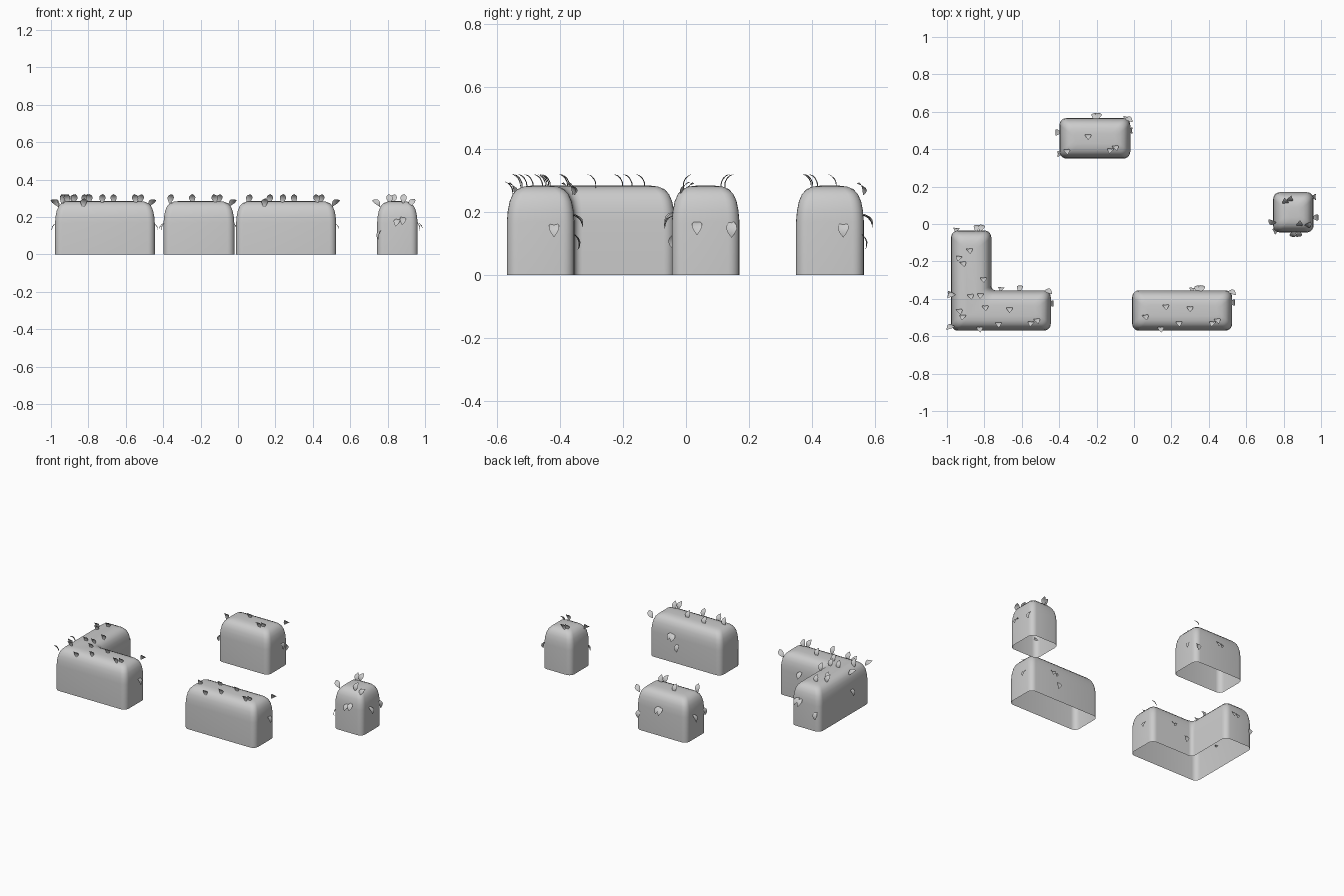
import bpy, math
from mathutils import Vector as V

# wall profile: (inset from footprint, height)
PROFILE = [(0, 0), (0, 0.17), (0.003, 0.205), (0.009, 0.235), (0.019, 0.258),
           (0.034, 0.274), (0.054, 0.282), (0.078, 0.285)]


def ring(corners, inset, z, steps=5):
    """Footprint with rounded corners, moved inward."""
    pts, n = [], len(corners)
    for i, c in enumerate(corners):
        c = V(c)
        a = (c - V(corners[i - 1])).normalized()
        b = (V(corners[(i + 1) % n]) - c).normalized()
        v = c + inset * (V((-a.y, a.x)) + V((-b.y, b.x)))
        convex = a.x * b.y - a.y * b.x > 0
        r = 0.036 if convex else 0.025 + inset * 0.5
        if convex:
            r = min(r, 0.036 - inset * 0.2)
        o = v - r * a + r * b
        for k in range(steps + 1):
            t = k / steps * math.pi / 2
            p = o - b * r * math.cos(t) + a * r * math.sin(t)
            pts.append((p.x, p.y, z))
    return pts


def make_object(name, verts, faces):
    me = bpy.data.meshes.new(name)
    me.from_pydata(verts, [], faces)
    ob = bpy.data.objects.new(name, me)
    bpy.context.collection.objects.link(ob)
    for p in me.polygons:
        p.use_smooth = True
    return ob


def hedge(name, corners):
    """Clipped hedge block, open underneath."""
    verts, faces = [], []
    for d, z in PROFILE:
        verts += ring(corners, d, z)
    n = len(verts) // len(PROFILE)
    for j in range(len(PROFILE) - 1):
        for i in range(n):
            k = (i + 1) % n
            faces.append((j * n + i, j * n + k, (j + 1) * n + k, (j + 1) * n + i))
    faces.append(tuple(range((len(PROFILE) - 1) * n, len(PROFILE) * n)))
    make_object(name, verts, faces)


def leaf(verts, faces, centre, direction, normal, length=0.058, width=0.034):
    """Curved pointed oval leaf."""
    d = V(direction).normalized()
    n = V(normal)
    n = (n - d * n.dot(d)).normalized()
    s = d.cross(n)
    base = len(verts)
    shape = [0.1, 0.62, 0.95, 0.98, 0.65, 0.04]
    for i, w in enumerate(shape):
        t = i / (len(shape) - 1) - 0.5
        mid = V(centre) + d * length * t - n * 0.045 * (t * t - 0.08)
        for u in (-1, 0, 1):
            verts.append(mid + s * u * w * width / 2 + n * 0.003 * abs(u) * w)
    for i in range(len(shape) - 1):
        for j in range(2):
            q = base + i * 3 + j
            faces.append((q, q + 1, q + 4, q + 3))


def leaves(name, top, edge, side, lean=1):
    """top: (x, y, roll); edge: (x, y, outward x); side: (x, y, z, out x, out y)."""
    verts, faces = [], []
    for x, y, roll in top:
        leaf(verts, faces, (x, y, 0.3), (roll, -0.45 * lean, 0.9), (0, lean, 0.5))
    for x, y, out in edge:
        leaf(verts, faces, (x, y, 0.278), (0.75 * out, -0.35 * lean, 0.65),
             (-0.4 * out, lean, 0.6))
    for x, y, z, ox, oy in side:
        leaf(verts, faces, (x, y, z), (0.6 * ox + 0.15 * oy, 0.6 * oy, -0.7),
             (ox, oy, 0.6))
    make_object(name, verts, faces)


def box(x0, y0, x1, y1):
    return [(x0, y0), (x1, y0), (x1, y1), (x0, y1)]


# hedge blocks
hedge("corner_hedge", [(-0.978, -0.57), (-0.445, -0.57), (-0.445, -0.355),
                       (-0.763, -0.355), (-0.763, -0.035), (-0.978, -0.035)])
hedge("long_hedge", box(-0.01, -0.57, 0.525, -0.355))
hedge("medium_hedge", box(-0.398, 0.35, -0.02, 0.566))
hedge("short_hedge", box(0.744, -0.045, 0.96, 0.17))

# leaves
leaves("corner_hedge_leaves",
       [(-0.88, -0.14, 0.2), (-0.935, -0.18, -0.3), (-0.915, -0.21, 0.3),
        (-0.805, -0.295, 0.1), (-0.875, -0.385, 0.2), (-0.82, -0.38, -0.1),
        (-0.935, -0.465, 0.3), (-0.915, -0.495, -0.2), (-0.795, -0.445, 0.1),
        (-0.665, -0.455, 0), (-0.725, -0.535, 0.1), (-0.55, -0.53, -0.2),
        (-0.52, -0.515, 0.3)],
       [(-0.975, -0.38, -1), (-0.46, -0.36, 1), (-0.98, -0.55, -1), (-0.825, -0.56, 0.1)],
       [(-0.84, -0.018, 0.175, 0, 1), (-0.815, -0.018, 0.18, 0.2, 1),
        (-0.95, -0.028, 0.11, 0, 0.4), (-0.61, -0.342, 0.175, 0, 1),
        (-0.71, -0.345, 0.11, 0, 0.4), (-0.44, -0.425, 0.15, 0.8, 0),
        (-0.985, -0.375, 0.15, -0.8, 0)])
leaves("long_hedge_leaves",
       [(0.06, -0.495, 0.3), (0.17, -0.44, 0.1), (0.30, -0.45, 0),
        (0.24, -0.53, 0.1), (0.42, -0.53, -0.2), (0.445, -0.515, 0.3)],
       [(0.522, -0.365, 1), (0.143, -0.56, 0.1)],
       [(0.34, -0.342, 0.175, -0.2, 1), (0.362, -0.342, 0.18, 0.2, 1),
        (0.312, -0.347, 0.11, 0, 0.4), (0.53, -0.42, 0.15, 0.8, 0)])
leaves("medium_hedge_leaves",
       [(-0.245, 0.47, 0), (-0.36, 0.39, 0.2), (-0.125, 0.395, -0.2),
        (-0.10, 0.41, 0.3)],
       [(-0.03, 0.56, 1)],
       [(-0.21, 0.58, 0.175, -0.2, 1), (-0.19, 0.58, 0.18, 0.2, 1),
        (-0.04, 0.568, 0.11, 0, 0.4), (-0.41, 0.49, 0.15, -0.8, 0),
        (-0.402, 0.375, 0.15, -0.4, 0), (-0.017, 0.50, 0.15, 0.5, 0)])
leaves("short_hedge_leaves",
       [(0.81, 0.12, -0.2), (0.832, 0.132, 0.3), (0.885, 0.0, 0.1)],
       [(0.74, 0.01, -1), (0.93, -0.005, 0.6)],
       [(0.85, -0.055, 0.175, -0.2, -1), (0.88, -0.055, 0.185, 0.2, -1),
        (0.754, -0.038, 0.11, -0.4, -0.2), (0.974, 0.035, 0.155, 1, 0),
        (0.965, 0.145, 0.15, 0.4, 0)], lean=-1)
